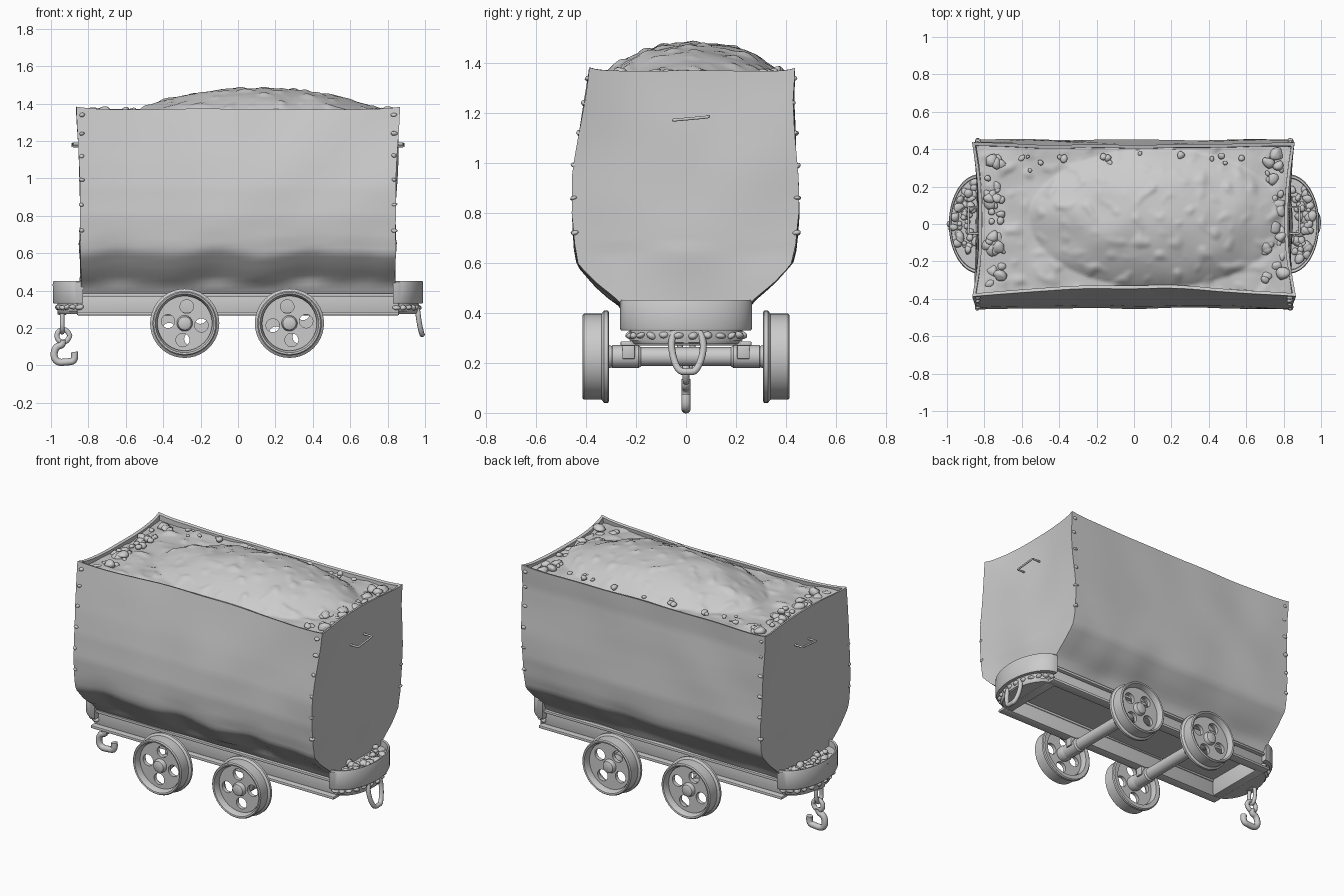
import bpy, bmesh, random
from math import sin, cos, pi, sqrt
from mathutils import Vector, Matrix, noise

if "Cube" in bpy.data.objects:
    bpy.data.objects.remove(bpy.data.objects["Cube"])

random.seed(4)


def finish(bm, name, angle=35):
    bmesh.ops.recalc_face_normals(bm, faces=bm.faces)
    me = bpy.data.meshes.new(name)
    bm.to_mesh(me)
    bm.free()
    ob = bpy.data.objects.new(name, me)
    bpy.context.collection.objects.link(ob)
    return smooth(ob, angle)


def smooth(ob, angle=35):
    bpy.ops.object.select_all(action='DESELECT')
    ob.select_set(True)
    bpy.context.view_layer.objects.active = ob
    if ob.type == 'CURVE':
        bpy.ops.object.convert(target='MESH')
        ob = bpy.context.object
    bpy.ops.object.shade_smooth_by_angle(angle=angle * pi / 180)
    return ob


def loft(bm, loops, closed=False):
    rings = [[bm.verts.new(p) for p in lp] for lp in loops]
    pairs = list(zip(rings, rings[1:])) + ([(rings[-1], rings[0])] if closed else [])
    for a, b in pairs:
        for i in range(len(a)):
            j = (i + 1) % len(a)
            bm.faces.new((a[i], a[j], b[j], b[i]))
    return rings


def box(name, lo, hi, bevel=0.006):
    bm = bmesh.new()
    lo, hi = Vector(lo), Vector(hi)
    bmesh.ops.create_cube(bm, size=1, matrix=Matrix.Translation((lo + hi) / 2) @ Matrix.Diagonal((*(hi - lo), 1)))
    bmesh.ops.bevel(bm, geom=bm.edges[:], offset=bevel, segments=2, affect='EDGES', profile=0.5)
    return finish(bm, name)


def rod(name, pts, radius, cyclic=False):
    cu = bpy.data.curves.new(name, 'CURVE')
    cu.dimensions = '3D'
    cu.bevel_depth, cu.bevel_resolution, cu.use_fill_caps = radius, 3, True
    sp = cu.splines.new('NURBS')
    sp.points.add(len(pts) - 1)
    for q, p in zip(sp.points, pts):
        q.co = (*p, 1)
    sp.order_u, sp.use_endpoint_u, sp.use_cyclic_u, sp.resolution_u = 3, True, cyclic, 6
    ob = bpy.data.objects.new(name, cu)
    bpy.context.collection.objects.link(ob)
    return smooth(ob, 50)


def lathe(name, profile, centre, side, closed):
    # turns (radius, y) pairs about the y axis
    bm = bmesh.new()
    n = 40
    cx, cz = centre
    rings = loft(bm, [[(cx + r * cos(2 * pi * i / n), side * y, cz + r * sin(2 * pi * i / n))
                       for i in range(n)] for r, y in profile], closed)
    if not closed:
        bm.faces.new(rings[0])
        bm.faces.new(rings[-1])
    return finish(bm, name)


def rubble(name, spots):
    bm = bmesh.new()
    for p, size in spots:
        m = Matrix.Translation(p) @ Matrix.Rotation(random.uniform(0, 6), 4, Vector((random.random(), 1, random.random())).normalized())
        v = bmesh.ops.create_icosphere(bm, subdivisions=2, radius=size, matrix=m)['verts']
        for q in v:
            q.co += noise.noise_vector(q.co * 22) * size * 0.5
            q.co.z = p[2] + (q.co.z - p[2]) * 0.7
    return finish(bm, name, 60)


# tub: stacked four-sided loops (z, front y, back y), dented, folded in at the rim
SECTION = [(.38, -.23, .23), (.44, -.27, .26), (.52, -.36, .35), (.60, -.432, .42), (.68, -.447, .44), (.80, -.457, .452),
           (.95, -.45, .448), (1.10, -.43, .44), (1.25, -.408, .43), (1.37, -.39, .435)]


def width(z):
    z = min(max(z, .38), 1.37)
    for a, b in zip(SECTION, SECTION[1:]):
        if z <= b[0]:
            t = (z - a[0]) / (b[0] - a[0])
            return a[1] + (b[1] - a[1]) * t, a[2] + (b[2] - a[2]) * t


def tub_loop(z, inset=0.0, n=36):
    k = ((z - .38) / .99) ** 2
    hx = .84 + .022 * k - inset
    pts = []
    for s in range(4):
        for i in range(n):
            t = -1 + 2 * i / n
            u = t if s < 2 else -t
            x = u * hx if s % 2 == 0 else (1 if s == 1 else -1) * (hx - .035 * k * (1 - u * u))
            jag = .03 * noise.noise((x * 4, s * 5, 0)) if .45 < z < .72 and s % 2 == 0 else 0
            f, b = width(z + jag)
            f, b = f + inset, b - inset
            bow = k * (1 - t * t)
            y = (f + .045 * bow, f + (b - f) * (u + 1) / 2, b - .012 * bow, f + (b - f) * (u + 1) / 2)[s]
            p = Vector((x, y, z))
            d = noise.noise_vector(p * 3.2) * (.016 if z < .66 else .009)
            flare = .012 * max(0, (z - 1.33) / .04) * abs(t) ** 12
            pts.append(p + Vector((d.x, d.y, d.z * .6 + flare)))
    return pts


bm = bmesh.new()
levels = [.38 + .99 * i / 40 for i in range(41)]
rings = loft(bm, [tub_loop(z) for z in levels] + [tub_loop(1.365, .018), tub_loop(1.28, .02)])
bm.faces.new(rings[0])
finish(bm, "tub")

# ore heap: noisy grid mounded in the middle
bm = bmesh.new()
NX, NY = 130, 64
grid = []
for i in range(NX + 1):
    row = []
    for j in range(NY + 1):
        u, v = 2 * i / NX - 1, 2 * j / NY - 1
        x = u * (.845 - .034 * (1 - v * v))
        f, b = -.375 + .042 * (1 - u * u), .42 - .012 * (1 - u * u)
        y = f + (b - f) * (v + 1) / 2
        r2 = ((x - .12) / .68) ** 2 + ((y - .03) / .37) ** 2
        z = 1.345 + .14 * max(0, 1 - r2) ** .9
        z += .016 * noise.noise((x * 6, y * 6, 1)) + .02 * max(0, noise.noise((x * 15, y * 15, 3)) - .1)
        row.append(bm.verts.new((x, y, z)))
    grid.append(row)
for i in range(NX):
    for j in range(NY):
        bm.faces.new((grid[i][j], grid[i + 1][j], grid[i + 1][j + 1], grid[i][j + 1]))
finish(bm, "ore_heap", 40)

# loose lumps towards both ends of the heap
spots = []
for i in range(75):
    s = random.choice((-1, 1))
    spots.append(((s * random.uniform(.70, .80), random.uniform(-.32, .38), random.uniform(1.335, 1.36)), random.uniform(.014, .034)))
for i in range(30):
    spots.append(((random.uniform(-.6, .6), random.uniform(.2, .38), 1.37), random.uniform(.01, .022)))
rubble("ore_lumps", spots)

# rivet bumps on the tub corners
spots = []
for z in (.72, .86, .99, 1.12, 1.24, 1.34):
    f, b = width(z)
    for s in (-1, 1):
        spots += [((s * .835, f + .004, z), .016), ((s * .835, b - .004, z), .016)]
rubble("corner_rivets", spots)

# underframe: channel rails, cross members and floor
for s, side in ((-1, "front"), (1, "back")):
    def span(a, b):
        return sorted((s * a, s * b))
    for part, a, b, z0, z1 in (("web", .205, .225, .27, .39), ("lower_flange", .2, .262, .268, .286), ("upper_flange", .2, .25, .368, .385)):
        y0, y1 = span(a, b)
        box(f"{side}_rail_{part}", (-.86, y0, z0), (.86, y1, z1), .004)
for s, side in ((-1, "left"), (1, "right")):
    x0, x1 = sorted((s * .80, s * .86))
    box(f"{side}_cross_member", (x0, -.215, .27), (x1, .215, .40))


# end bumpers: curved band, deck, lower plate and rubble
def arc(s, k, z, n=28):
    return [(s * (.83 + .16 * k * sin(pi * i / n)), -.265 * k * cos(pi * i / n), z) for i in range(n + 1)]


for s, side in ((-1, "left"), (1, "right")):
    bm = bmesh.new()
    rings = loft(bm, [arc(s, .98, .33), arc(s, 1, .34), arc(s, 1, .445), arc(s, .98, .452), arc(s, .93, .45), arc(s, .92, .415)])
    bm.faces.new(rings[0])
    bm.faces.new(rings[-1])
    finish(bm, f"{side}_bumper")
    bm = bmesh.new()
    rings = loft(bm, [arc(s, .8, .275), arc(s, .85, .29), arc(s, .85, .335)])
    bm.faces.new(rings[0])
    bm.faces.new(rings[-1])
    finish(bm, f"{side}_bumper_base")
    spots = []
    for i in range(45):
        a, k = random.uniform(.1, pi - .1), sqrt(random.uniform(.1, .75))
        spots.append(((s * (.83 + .16 * k * sin(a)), -.265 * k * cos(a), random.uniform(.415, .435)), random.uniform(.014, .026)))
    for i in range(12):
        a = pi * (i + .5) / 12
        spots.append(((s * (.83 + .13 * sin(a)), -.225 * cos(a), .31), .02))
    rubble(f"{side}_bumper_rubble", spots)
    # grab handle on the end wall
    rod(f"{side}_handle", [(s * x, y, z) for x, y, z in ((.82, -.05, 1.172), (.87, -.05, 1.172), (.885, -.05, 1.172), (.885, -.035, 1.173),
        (.885, .075, 1.183), (.885, .09, 1.185), (.87, .09, 1.187), (.82, .09, 1.187))], .006)


# wheels: flanged rim, pierced disc and hub
def wheel(name, cx, side, turn):
    cz = .225
    lathe(name + "_rim", [(.157, .412), (.166, .414), (.172, .408), (.172, .338), (.185, .328), (.185, .313), (.178, .308),
                          (.152, .31), (.146, .33), (.146, .385)], (cx, cz), side, True)
    lathe(name + "_hub", [(.02, .404), (.035, .398), (.041, .385), (.044, .36), (.05, .32), (.04, .29)], (cx, cz), side, False)
    cu = bpy.data.curves.new(name + "_disc", 'CURVE')
    cu.dimensions, cu.fill_mode, cu.extrude = '2D', 'BOTH', .012
    circles = [(0, 0, .152)] + [(.09 * cos(turn + i * pi / 2), .09 * sin(turn + i * pi / 2), .036) for i in range(4)]
    for x, y, r in circles:
        sp = cu.splines.new('POLY')
        sp.points.add(27)
        sp.use_cyclic_u = True
        for i, q in enumerate(sp.points):
            q.co = (x + r * cos(i * pi / 14), y + r * sin(i * pi / 14), 0, 1)
    ob = bpy.data.objects.new(name + "_disc", cu)
    bpy.context.collection.objects.link(ob)
    ob.location, ob.rotation_euler = (cx, side * .362, cz), (pi / 2, 0, 0)
    smooth(ob)


for cx, end, turn in ((-.285, "left", 1.45), (.275, "right", 1.7)):
    wheel(f"front_{end}_wheel", cx, -1, turn)
    wheel(f"back_{end}_wheel", cx, 1, turn + .5)
    # axle with collars and bearing blocks
    lathe(f"{end}_axle", [(.036, -.34), (.036, -.30), (.046, -.295), (.046, -.19), (.038, -.18), (.038, .18),
                          (.046, .19), (.046, .295), (.036, .30), (.036, .34)], (cx, .225), 1, False)
    for s, side in ((-1, "front"), (1, "back")):
        box(f"{side}_{end}_bearing", (cx - .055, s * .23 - .025, .215), (cx + .055, s * .23 + .025, .275))

# left coupling: lug, long link and hook
box("left_lug", (-.965, -.03, .27), (-.915, .03, .325))
rod("left_link", [(-.94, -.028, .20), (-.94, -.028, .28), (-.94, 0, .305), (-.94, .028, .28), (-.94, .028, .20), (-.94, 0, .165)], .012, True)
rod("hook_eye", [(-.935 + .036 * cos(i * pi / 4), 0, .158 + .036 * sin(i * pi / 4)) for i in range(8)], .014, True)
rod("hook", [(-.935, 0, .135), (-.935, 0, .11), (-.975, 0, .10), (-.987, 0, .05), (-.965, 0, .015), (-.915, 0, .018), (-.868, 0, .024), (-.875, 0, .072)], .019)

# right coupling: lug and hanging shackle
box("right_lug", (.92, -.065, .28), (.965, .065, .33))
rod("shackle", [(.95, -.04, .33), (.96, -.06, .30), (.968, -.055, .23), (.983, -.03, .165), (.986, .01, .165), (.983, .04, .165),
                (.968, .068, .23), (.96, .07, .30), (.95, .05, .33)], .014)
